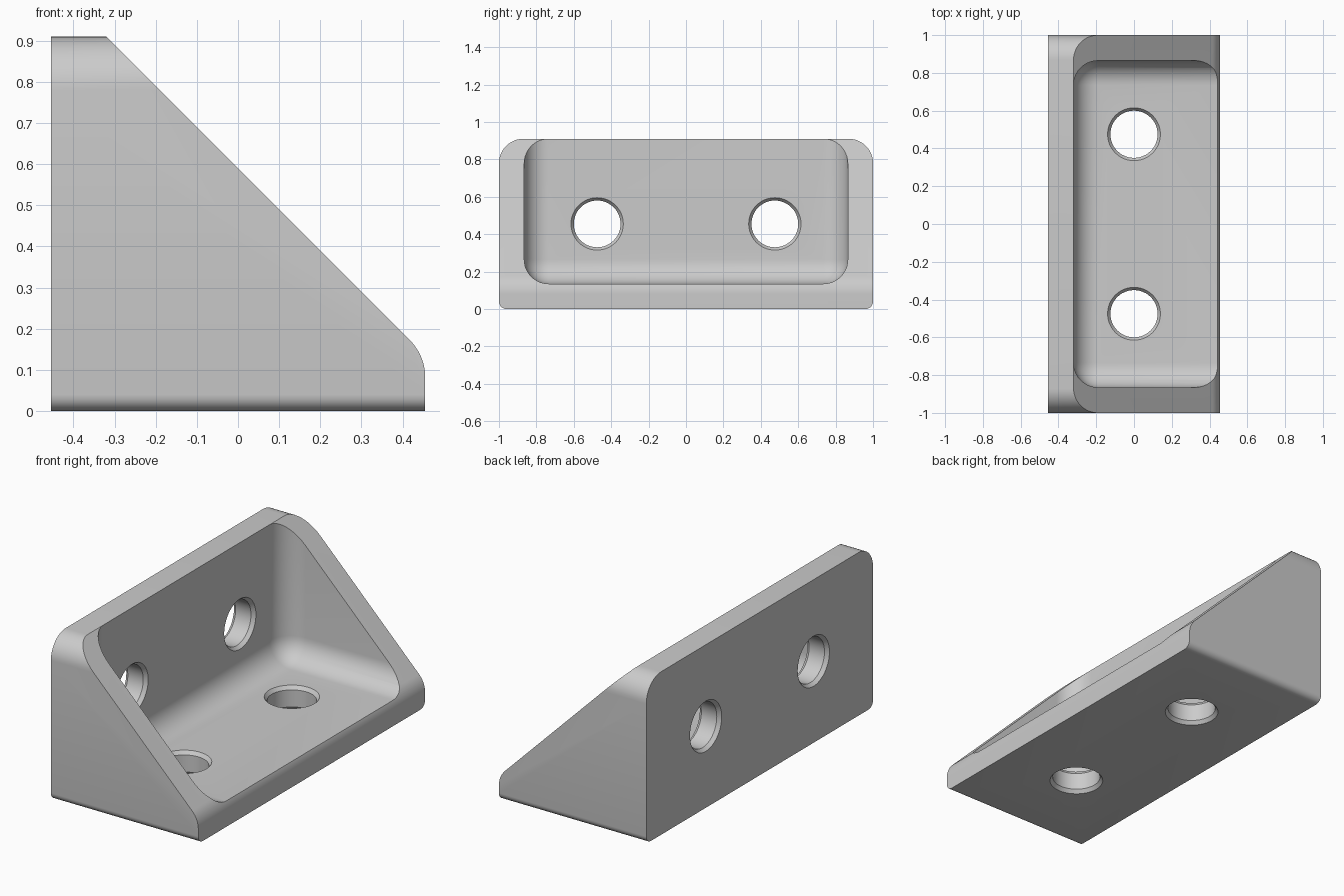
import bpy, bmesh, math
from mathutils import Vector, Matrix

cube = bpy.data.objects.get("Cube")
if cube:
    bpy.data.objects.remove(cube, do_unlink=True)

HALF_X, HALF_Y, TOP = 0.455, 1.0, 0.91
WALL = 0.135            # plate thickness
ROUND = 0.13            # main fillet radius
SLOPE = 0.59            # the sloped cut follows x + z = SLOPE


def make_object(name, bm):
    bmesh.ops.recalc_face_normals(bm, faces=bm.faces)
    mesh = bpy.data.meshes.new(name)
    bm.to_mesh(mesh)
    bm.free()
    obj = bpy.data.objects.new(name, mesh)
    bpy.context.collection.objects.link(obj)
    return obj


def arc(cx, cy, r, start, end, steps=12):
    angles = [math.radians(start + (end - start) * i / steps) for i in range(steps + 1)]
    return [(cx + r * math.cos(a), cy + r * math.sin(a)) for a in angles]


def prism(name, points, offset):
    """Extrude a closed outline of 3D points along an offset."""
    bm = bmesh.new()
    face = bm.faces.new([bm.verts.new(p) for p in points])
    result = bmesh.ops.extrude_face_region(bm, geom=[face], use_keep_orig=True)
    verts = [v for v in result["geom"] if isinstance(v, bmesh.types.BMVert)]
    bmesh.ops.translate(bm, verts=verts, vec=Vector(offset))
    return make_object(name, bm)


def hole_cutter(name, matrix):
    """Round drill with a chamfer flare at both plate surfaces."""
    bm = bmesh.new()
    rings = []
    for z, r in ((-0.02, 0.155), (0.02, 0.125), (WALL - 0.02, 0.125), (WALL + 0.02, 0.155)):
        circle = arc(0, 0, r, 0, 360, 48)[:-1]
        rings.append([bm.verts.new((x, y, z)) for x, y in circle])
    for low, high in zip(rings, rings[1:]):
        for i in range(len(low)):
            j = (i + 1) % len(low)
            bm.faces.new((low[i], low[j], high[j], high[i]))
    bm.faces.new(rings[0])
    bm.faces.new(rings[-1])
    bm.transform(matrix)
    return make_object(name, bm)


def cut(target, cutter, operation="DIFFERENCE"):
    mod = target.modifiers.new(cutter.name, "BOOLEAN")
    mod.operation = operation
    mod.solver = "EXACT"
    mod.object = cutter
    bpy.context.view_layer.objects.active = target
    bpy.ops.object.modifier_apply(modifier=mod.name)
    bpy.data.objects.remove(cutter, do_unlink=True)


# Body: end outline with large top and small bottom corner rounds
small = 0.04
outline = (arc(HALF_Y - ROUND, TOP - ROUND, ROUND, 0, 90)
           + arc(-HALF_Y + ROUND, TOP - ROUND, ROUND, 90, 180)
           + arc(-HALF_Y + small, small, small, 180, 270, 6)
           + arc(HALF_Y - small, small, small, 270, 360, 6))
bracket = prism("corner_bracket", [(-HALF_X, y, z) for y, z in outline], (2, 0, 0))

# Sloped front, blended into the vertical lip
lip = SLOPE - HALF_X - ROUND * math.tan(math.radians(22.5))
side = [(-1, -1), (HALF_X, -1)] + arc(HALF_X - ROUND, lip, ROUND, 0, 45) + [(-1, SLOPE + 1)]
cut(bracket, prism("slope_cutter", [(x, -2, z) for x, z in side], (0, 4, 0)), "INTERSECT")

# Hollow with filleted inner corners
bm = bmesh.new()
bmesh.ops.create_cube(bm, size=1)
low = Vector((-HALF_X + WALL, -HALF_Y + WALL, WALL))
high = Vector((2, HALF_Y - WALL, 2))
size = high - low
bm.transform(Matrix.Translation((low + high) / 2) @ Matrix.Diagonal((*size, 1)))
bmesh.ops.bevel(bm, geom=bm.edges[:], offset=ROUND, offset_type="OFFSET",
                segments=10, profile=0.5, affect="EDGES")
cut(bracket, make_object("hollow_cutter", bm))

# Two screw holes in the base and two in the back plate
turn = Matrix.Rotation(math.radians(90), 4, "Y")
for y in (-0.475, 0.475):
    cut(bracket, hole_cutter("base_hole", Matrix.Translation((0, y, 0))))
    cut(bracket, hole_cutter("back_hole", Matrix.Translation((-HALF_X, y, 0.455)) @ turn))

# Plain grey finish
grey = bpy.data.materials.new("light_grey")
grey.use_nodes = True
colour = (0.6, 0.6, 0.6, 1)
grey.diffuse_color = colour
grey.node_tree.nodes["Principled BSDF"].inputs["Base Color"].default_value = colour
bracket.data.materials.clear()
bracket.data.materials.append(grey)
for poly in bracket.data.polygons:
    poly.material_index = 0

bpy.ops.object.select_all(action="DESELECT")
bracket.select_set(True)
bpy.context.view_layer.objects.active = bracket
bpy.ops.object.shade_smooth_by_angle(angle=math.radians(30))
